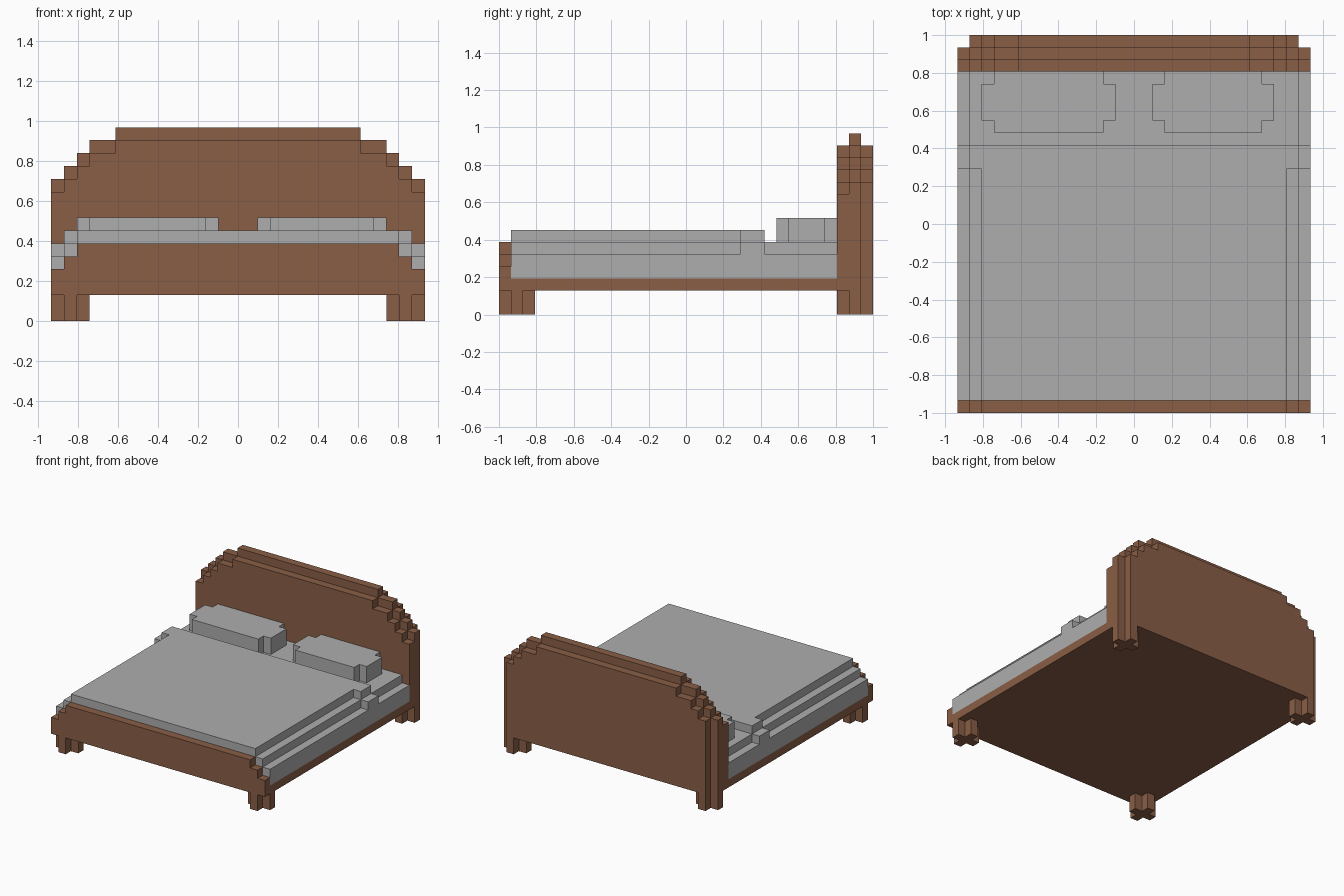
import bpy, bmesh
from mathutils import Vector

cube = bpy.data.objects.get("Cube")
if cube:
    bpy.data.objects.remove(cube, do_unlink=True)

U = 2 / 31                      # one block
ORIGIN = Vector((0, -15.5, 0))  # x is measured from the centre, y from the foot end


def material(name, rgb):
    m = bpy.data.materials.new(name)
    m.use_nodes = True
    m.diffuse_color = (*rgb, 1)
    bsdf = next(n for n in m.node_tree.nodes if n.type == 'BSDF_PRINCIPLED')
    bsdf.inputs["Base Color"].default_value = (*rgb, 1)
    return m


wood = material("brown wood", (0.254, 0.112, 0.061))
linen = material("grey linen", (0.423, 0.423, 0.423))


def prism(name, outline, axis, lo, hi, mat):
    """Extrude an outline: (x, z) along y, or (x, y) along z."""
    bm = bmesh.new()

    def point(p, d):
        v = (p[0], d, p[1]) if axis == 'Y' else (p[0], p[1], d)
        return (Vector(v) + ORIGIN) * U

    face = bm.faces.new([bm.verts.new(point(p, lo)) for p in outline])
    ext = bmesh.ops.extrude_face_region(bm, geom=[face])
    shift = point((0, 0), hi) - point((0, 0), lo)
    bmesh.ops.translate(bm, vec=shift,
                        verts=[g for g in ext["geom"] if isinstance(g, bmesh.types.BMVert)])
    bmesh.ops.recalc_face_normals(bm, faces=bm.faces)
    mesh = bpy.data.meshes.new(name)
    bm.to_mesh(mesh)
    bm.free()
    mesh.materials.append(mat)
    obj = bpy.data.objects.new(name, mesh)
    bpy.context.collection.objects.link(obj)
    return obj


def stepped(steps, base):
    """Symmetric stepped arch from (half width, height) pairs, outermost first."""
    right, z = [], base
    for half, top in steps:
        right += [(half, z), (half, top)]
        z = top
    return right + [(-x, h) for x, h in reversed(right)]


def notched(x0, x1, y0, y1):
    """Rectangle with a one-block notch in every corner."""
    return [(x0 + 1, y0), (x1 - 1, y0), (x1 - 1, y0 + 1), (x1, y0 + 1),
            (x1, y1 - 1), (x1 - 1, y1 - 1), (x1 - 1, y1), (x0 + 1, y1),
            (x0 + 1, y1 - 1), (x0, y1 - 1), (x0, y0 + 1), (x0 + 1, y0 + 1)]


# Bed frame and footboard
prism("bed_frame", stepped([(14.5, 3)], 2), 'Y', 1, 28, wood)
prism("footboard", stepped([(14.5, 4), (13.5, 5), (12.5, 6)], 2), 'Y', 0, 1, wood)

# Headboard: a tall core between two layers one block lower
core = [(14.5, 11), (13.5, 12), (12.5, 13), (11.5, 14), (9.5, 15)]
lower = [(x, h - 1) for x, h in core]
prism("headboard_front", stepped(lower, 2), 'Y', 28, 29, wood)
prism("headboard_core", stepped(core, 2), 'Y', 29, 30, wood)
prism("headboard_back", stepped(lower[1:], 2), 'Y', 30, 31, wood)

# Cross-shaped legs
for side, x in (("right", -14.5), ("left", 11.5)):
    for end, y in (("front", 0), ("back", 28)):
        prism(f"{end}_{side}_leg", notched(x, x + 3, y, y + 3), 'Z', 0, 2, wood)

# Bedding: blanket, its folded edge, and the bare mattress
prism("blanket", stepped([(14.5, 5), (13.5, 6), (12.5, 7)], 3), 'Y', 1, 20, linen)
prism("blanket_fold", stepped([(14.5, 6), (13.5, 7)], 3), 'Y', 20, 22, linen)
prism("mattress", stepped([(14.5, 5), (13.5, 6)], 3), 'Y', 22, 28, linen)

# Pillows
prism("right_pillow", notched(-12.5, -1.5, 23, 28), 'Z', 6, 8, linen)
prism("left_pillow", notched(1.5, 11.5, 23, 28), 'Z', 6, 8, linen)
